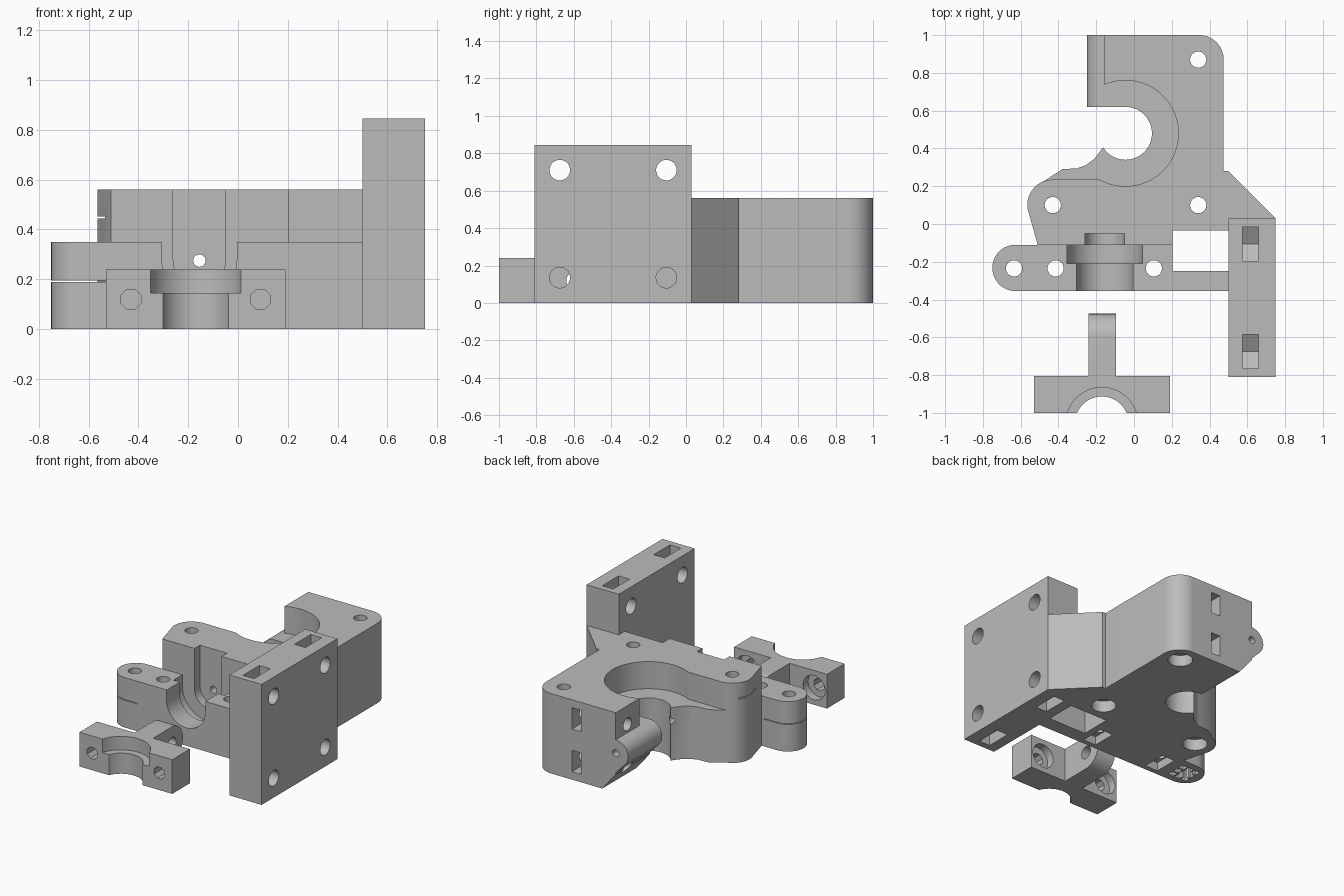
import bpy, bmesh
from math import cos, sin, radians

if "Cube" in bpy.data.objects:
    bpy.data.objects.remove(bpy.data.objects["Cube"])

grey = bpy.data.materials.new("plain grey")
grey.use_nodes = True
grey.diffuse_color = (0.5, 0.5, 0.5, 1)
grey.node_tree.nodes["Principled BSDF"].inputs["Base Color"].default_value = (0.5, 0.5, 0.5, 1)


def arc(cx, cy, r, a0=0, a1=360, n=32):
    full = abs(a1 - a0) == 360
    steps = n if full else n + 1
    return [(cx + r * cos(radians(a0 + (a1 - a0) * i / n)),
             cy + r * sin(radians(a0 + (a1 - a0) * i / n))) for i in range(steps)]


def rect(u0, u1, v0, v1):
    return [(u0, v0), (u1, v0), (u1, v1), (u0, v1)]


def prism(name, pts, axis, lo, hi):
    """Extrude a flat outline along one axis."""
    place = {"x": lambda u, v, w: (w, u, v),
             "y": lambda u, v, w: (u, w, v),
             "z": lambda u, v, w: (u, v, w)}[axis]
    bm = bmesh.new()
    a = [bm.verts.new(place(u, v, lo)) for u, v in pts]
    b = [bm.verts.new(place(u, v, hi)) for u, v in pts]
    bm.faces.new(a)
    bm.faces.new(b[::-1])
    for i in range(len(pts)):
        j = (i + 1) % len(pts)
        bm.faces.new((a[i], b[i], b[j], a[j]))
    bmesh.ops.recalc_face_normals(bm, faces=bm.faces)
    mesh = bpy.data.meshes.new(name)
    bm.to_mesh(mesh)
    bm.free()
    mesh.materials.append(grey)
    ob = bpy.data.objects.new(name, mesh)
    bpy.context.scene.collection.objects.link(ob)
    return ob


def combine(target, operation, *shape):
    tool = prism("tool", *shape)
    tool.hide_render = True
    mod = target.modifiers.new("bool", "BOOLEAN")
    mod.operation, mod.object, mod.solver = operation, tool, "EXACT"
    bpy.context.view_layer.objects.active = target
    bpy.ops.object.modifier_apply(modifier=mod.name)
    bpy.data.objects.remove(tool)


def add(target, *shape):
    combine(target, "UNION", *shape)


def cut(target, *shape):
    combine(target, "DIFFERENCE", *shape)


def finish(ob):
    bpy.ops.object.select_all(action="DESELECT")
    ob.select_set(True)
    bpy.context.view_layer.objects.active = ob
    bpy.ops.object.shade_smooth_by_angle(angle=radians(30))


# Main body outline
axis_x, axis_z = -0.155, 0.275
bore = (-0.045, 0.48)
outline = [(-0.51, -0.11), (0.205, -0.11), (0.205, -0.035), (0.6, -0.035), (0.6, 0.03),
           (0.75, 0.03), (0.5, 0.28), (0.475, 0.28)]
outline += arc(0.345, 0.87, 0.13, 0, 90, 12)
outline += [(axis_x, 1), (axis_x, 0.235)]
outline += arc(-0.43, 0.1, 0.135, 90, 187, 14)
body = prism("carriage_body", outline, "z", 0, 0.56)

# Motor plate, hot end block, connecting bar
add(body, rect(0.5, 0.75, -0.81, 0.03), "z", 0, 0.845)
add(body, arc(-0.6275, -0.2325, 0.1225, 90, 270, 20) + [(0.205, -0.355), (0.205, -0.11)], "z", 0, 0.35)
add(body, rect(0.2, 0.55, -0.355, -0.25), "z", 0, 0.35)

# Rounded lug and low ledge beside the bore
add(body, arc(axis_x, axis_z, 0.095, 90, 217, 16) + [(-0.05, 0.03), (-0.05, 0.37)], "y", 0.62, 1)
add(body, [(-0.49, 0.2), (-0.48, 0.225), (-0.38, 0.29), (-0.3, 0.295), (-0.255, 0.312),
           (-0.21, 0.345), (-0.16, 0.41), (-0.1, 0.41), (-0.1, 0.2)], "z", 0, 0.37)

# Stepped bore, its side opening, and the sloped underside of the lug
cut(body, arc(*bore, 0.28, n=64), "z", 0.37, 0.7)
cut(body, arc(*bore, 0.14, n=48), "z", -0.1, 0.5)
cut(body, rect(-0.4, bore[0], 0.48, 0.62), "z", -0.1, 0.7)
cut(body, rect(-0.4, axis_x, 0.41, 0.5), "z", -0.1, 0.7)
cut(body, [(-0.042, -0.01), (-0.233, 0.221), (-0.4, 0.221), (-0.4, -0.01)], "y", 0.55, 1.1)

# Stepped groove for the hot end, open at the top
for r, y0, y1 in ((0.15, -0.4, -0.2), (0.2, -0.21, -0.11), (0.105, -0.12, -0.05)):
    cut(body, arc(axis_x, axis_z, r, 180, 360, 28)
        + [(axis_x + r, 0.7), (axis_x - r, 0.7)], "y", y0, y1)

# Filament passage
cut(body, arc(axis_x, axis_z, 0.025, n=20), "y", -0.5, 1.1)

# Vertical screw holes with recesses underneath
for x, y in ((0.34, 0.87), (0.34, 0.1), (-0.43, 0.1)):
    cut(body, arc(x, y, 0.043, n=24), "z", -0.1, 0.7)
    cut(body, arc(x, y, 0.08, n=28), "z", -0.1, 0.08)
for x in (-0.635, -0.415, 0.105):
    cut(body, arc(x, -0.235, 0.043, n=24), "z", -0.1, 0.5)
for x in (-0.415, 0.105):
    cut(body, rect(x - 0.05, x + 0.05, -0.32, -0.15), "z", -0.1, 0.06)

# Plate screw holes and pointed nut slots
for y in (-0.105, -0.675):
    for z, edge, s in ((0.71, 0.9, -1), (0.135, -0.1, 1)):
        cut(body, arc(y, z, 0.055, n=28), "x", 0.48, 0.8)
        cut(body, [(y - 0.09, edge), (y + 0.09, edge), (y + 0.09, z + s * 0.052),
                   (y, z + s * 0.104), (y - 0.09, z + s * 0.052)], "x", 0.575, 0.66)

# Clamp screws through the lug, with nut slots in the back
for z in (0.13, 0.43):
    cut(body, arc(0.87, z, 0.045, n=24), "x", -0.4, 0.3)
    cut(body, rect(0.115, 0.185, z - 0.075, z + 0.075), "y", 0.79, 1.1)

# Thin gaps and the hollow grid under the rounded end
cut(body, rect(-0.8, -0.53, 0.19, 0.195), "y", -0.4, -0.1)
cut(body, rect(-0.6, -0.535, 0.445, 0.453), "y", -0.2, 0.22)
for i in range(3):
    for j in range(3):
        x, y = -0.69 + i * 0.052, -0.308 + j * 0.052
        cut(body, rect(x, x + 0.042, y, y + 0.042), "z", -0.1, 0.18)
finish(body)

# Separate clamp with hinge tongue
clamp = prism("clamp_bar", rect(-0.53, 0.19, -1, -0.805), "z", 0, 0.24)
add(clamp, arc(-0.595, 0.12, 0.12, -90, 90, 24) + [(-0.85, 0.24), (-0.85, 0)], "x", -0.24, -0.095)
cut(clamp, arc(-0.595, 0.12, 0.045, n=24), "x", -0.4, 0.1)
cut(clamp, arc(-0.17, -1.055, 0.142, n=48), "z", -0.1, 0.3)
cut(clamp, arc(-0.17, -1.055, 0.19, n=48), "z", 0.145, 0.3)
for x in (-0.43, 0.09):
    cut(clamp, arc(x, 0.12, 0.043, 22.5, 382.5, 8), "y", -1.1, -0.7)
    cut(clamp, arc(x, 0.12, 0.085, n=28), "y", -0.86, -0.7)
finish(clamp)
